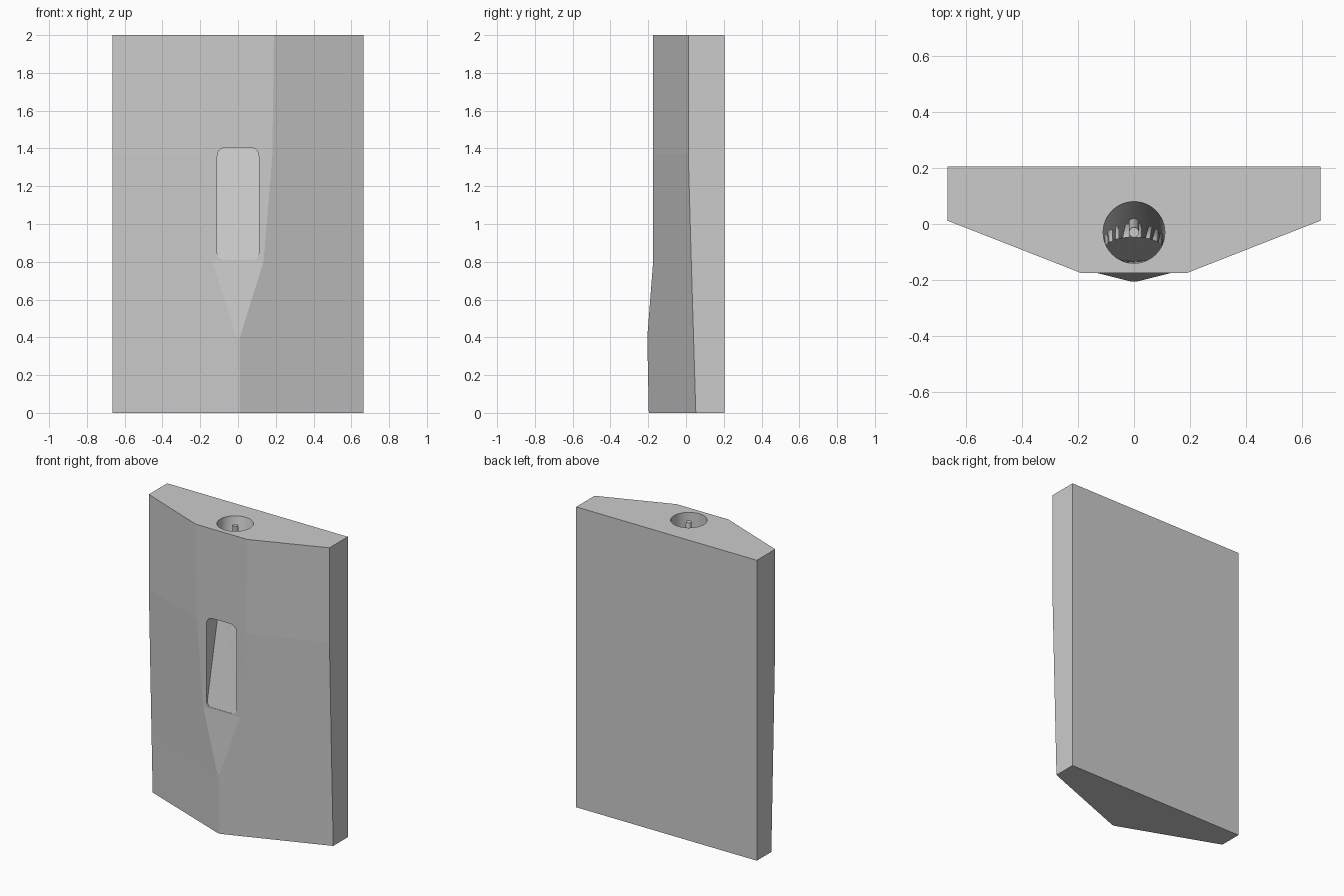
import bpy
import bmesh
import math

cube = bpy.data.objects.get("Cube")
if cube:
    bpy.data.objects.remove(cube, do_unlink=True)

grey = bpy.data.materials.new("plain_grey")
grey.use_nodes = True
COLOUR = (0.6, 0.6, 0.6, 1)
grey.diffuse_color = COLOUR
grey.node_tree.nodes["Principled BSDF"].inputs["Base Color"].default_value = COLOUR


def loft(name, rings, smooth=False):
    """Skin a list of equal-length closed rings and cap both ends."""
    bm = bmesh.new()
    rows = [[bm.verts.new(p) for p in ring] for ring in rings]
    n = len(rows[0])
    for a, b in zip(rows, rows[1:]):
        for i in range(n):
            j = (i + 1) % n
            bm.faces.new((a[i], a[j], b[j], b[i]))
    bm.faces.new(rows[0])
    bm.faces.new(rows[-1])
    bmesh.ops.recalc_face_normals(bm, faces=bm.faces)
    mesh = bpy.data.meshes.new(name)
    bm.to_mesh(mesh)
    bm.free()
    mesh.materials.append(grey)
    obj = bpy.data.objects.new(name, mesh)
    bpy.context.collection.objects.link(obj)
    bpy.ops.object.select_all(action='DESELECT')
    obj.select_set(True)
    bpy.context.view_layer.objects.active = obj
    if smooth:
        bpy.ops.object.shade_smooth_by_angle(angle=math.radians(35))
    return obj


def ellipse(z, y_front, y_back, half_width, n=48):
    mid, ry = (y_front + y_back) / 2, (y_back - y_front) / 2
    return [(half_width * math.cos(t), mid + ry * math.sin(t), z)
            for t in (2 * math.pi * i / n for i in range(n))]


def ramp(z):
    """Depth of the sloping back wall inside the body."""
    return -0.172 + (z - 0.81) * 0.21


# Body: flat back, chamfered front narrowing to a ridge at the bottom
HALF, BACK = 0.665, 0.205


def body_ring(z, side_y, front_y, w):
    return [(-HALF, BACK, z), (HALF, BACK, z), (HALF, side_y, z),
            (w, front_y, z), (-w, front_y, z), (-HALF, side_y, z)]


body = loft("body", [body_ring(*s) for s in (
    (0, 0.052, -0.197, 0.01), (0.4, 0.04, -0.205, 0.01),
    (0.8, 0.028, -0.174, 0.135), (1.37, 0.012, -0.174, 0.182),
    (2, 0.012, -0.174, 0.19))])

# Round bore from the top, flattening along the ramp
bore = loft("bore_cutter", [
    ellipse(2.05, -0.14, 0.08, 0.11), ellipse(2, -0.14, 0.08, 0.11),
    ellipse(1.7, -0.135, ramp(1.7), 0.11),
    ellipse(1.3, -0.13, ramp(1.3), 0.105)], smooth=True)

# Rounded window in the front, its floor following the ramp
outline = []
for cx, cz, start in ((0.065, 1.36, 0), (-0.065, 1.36, 90),
                      (-0.075, 0.845, 180), (0.075, 0.845, 270)):
    r = 0.045 if cz > 1 else 0.035
    outline += [(cx + r * math.cos(math.radians(start + a)),
                 cz + r * math.sin(math.radians(start + a)))
                for a in range(0, 91, 15)]
window = loft("window_cutter", [[(x, -0.3, z) for x, z in outline],
                                [(x, ramp(z), z) for x, z in outline]], smooth=True)

for cutter in (bore, window):
    cutter.hide_render = True
    mod = body.modifiers.new("cut", 'BOOLEAN')
    mod.operation, mod.solver, mod.object = 'DIFFERENCE', 'EXACT', cutter
    bpy.ops.object.select_all(action='DESELECT')
    body.select_set(True)
    bpy.context.view_layer.objects.active = body
    bpy.ops.object.modifier_apply(modifier=mod.name)
    bpy.data.objects.remove(cutter, do_unlink=True)

# Thin pin standing in the bore, rooted in the ramp
R = 0.018
loft("centre_pin", [ellipse(1.65, 0.01 - R, 0.01 + R, R, 20),
                    ellipse(1.99, -0.03 - R, -0.03 + R, R, 20)], smooth=True)
